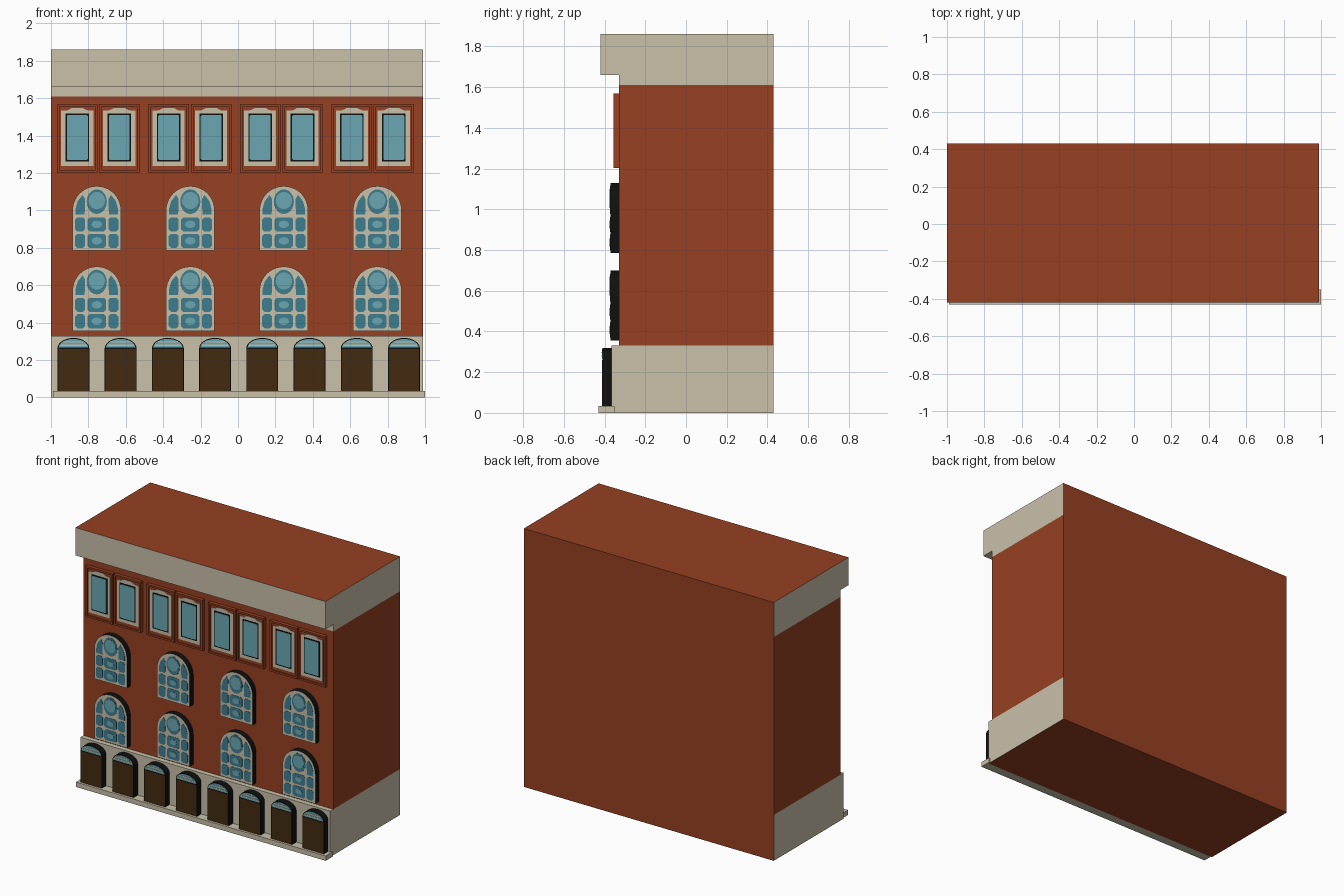
import bpy
import math

if "Cube" in bpy.data.objects:
    bpy.data.objects.remove(bpy.data.objects["Cube"])


def material(name, rgb):
    m = bpy.data.materials.new(name)
    m.diffuse_color = (*rgb, 1)
    m.use_nodes = True
    m.node_tree.nodes["Principled BSDF"].inputs["Base Color"].default_value = m.diffuse_color
    return m


BRICK, STONE, BLACK, WOOD, LIGHT, DARK = range(6)
MATS = [
    material("brick red", (0.305, 0.052, 0.016)),
    material("pale stone", (0.584, 0.533, 0.402)),
    material("black", (0.005, 0.005, 0.005)),
    material("dark wood", (0.054, 0.023, 0.005)),
    material("light glass", (0.147, 0.386, 0.45)),
    material("dark glass", (0.048, 0.205, 0.28)),
]


class Part:
    """Collects coloured polygons into one mesh."""

    def __init__(self, name):
        self.name, self.verts, self.faces, self.cols = name, [], [], []

    def face(self, pts, col):
        n = len(self.verts)
        self.verts += pts
        self.faces.append(range(n, n + len(pts)))
        self.cols.append(col)

    def prism(self, pts, back, front, col, side=None):
        """Outline in x,z (counter-clockwise from the front) extruded along y."""
        side = col if side is None else side
        self.face([(x, front, z) for x, z in pts], col)
        self.face([(x, back, z) for x, z in reversed(pts)], side)
        for (ax, az), (bx, bz) in zip(pts, pts[1:] + pts[:1]):
            self.face([(ax, front, az), (ax, back, az),
                       (bx, back, bz), (bx, front, bz)], side)

    def mesh(self):
        me = bpy.data.meshes.new(self.name)
        me.from_pydata(self.verts, [], [list(f) for f in self.faces])
        for m in MATS:
            me.materials.append(m)
        me.polygons.foreach_set("material_index", self.cols)
        me.update()
        return me


def place(name, mesh, x=0, z=0):
    ob = bpy.data.objects.new(name, mesh)
    ob.location = (x, 0, z)
    bpy.context.collection.objects.link(ob)


def rect(x0, x1, z0, z1):
    return [(x0, z0), (x1, z0), (x1, z1), (x0, z1)]


def pane(cx, w, z0, z1, c=0.012):
    """Rectangle with clipped corners."""
    a, b = cx - w / 2, cx + w / 2
    return [(a + c, z0), (b - c, z0), (b, z0 + c), (b, z1 - c),
            (b - c, z1), (a + c, z1), (a, z1 - c), (a, z0 + c)]


def oval(cx, cz, rx, rz, n=20):
    return [(cx + rx * math.cos(2 * math.pi * i / n),
             cz + rz * math.sin(2 * math.pi * i / n)) for i in range(n)]


def arch(w, z0, spring, rise, n=16):
    arc = [(w / 2 * math.cos(math.pi * i / n),
            spring + rise * math.sin(math.pi * i / n)) for i in range(n + 1)]
    return arc if spring == z0 else [(-w / 2, z0), (w / 2, z0)] + arc


# Main block: stacked bands with stone ends, brick back and brick roof
X0, X1, YB = -1.0, 0.99, 0.43
bands = [(0, 0.33, -0.365, STONE), (0.33, 1.61, -0.33, BRICK),
         (1.61, 1.66, -0.33, STONE), (1.66, 1.86, -0.42, STONE)]
body = Part("building_body")
for z0, z1, yf, col in bands:
    ring = [(X0, yf), (X1, yf), (X1, YB), (X0, YB)]
    for i in range(4):
        (ax, ay), (bx, by) = ring[i], ring[(i + 1) % 4]
        body.face([(ax, ay, z0), (bx, by, z0), (bx, by, z1), (ax, ay, z1)],
                  BRICK if i == 2 else col)


def flat(y0, y1, z, col, up):
    q = [(X0, y0, z), (X1, y0, z), (X1, y1, z), (X0, y1, z)]
    body.face(q if up else q[::-1], col)


flat(-0.365, YB, 0, BRICK, False)
flat(-0.365, -0.33, 0.33, STONE, True)
flat(-0.42, -0.33, 1.66, STONE, False)
flat(-0.42, YB, 1.86, BRICK, True)
place("building_body", body.mesh())

# Plinth step along the street
plinth = Part("plinth")
plinth.prism(rect(-0.99, 1.0, 0, 0.035), -0.35, -0.43, STONE)
place("plinth", plinth.mesh())

# Arched doors with fanlights
door = Part("arched_door")
door.prism(arch(0.17, 0, 0.228, 0.055), -0.36, -0.411, BLACK)
door.prism(rect(-0.081, 0.081, 0, 0.225), -0.411, -0.413, WOOD)
door.prism(arch(0.158, 0.231, 0.231, 0.047), -0.411, -0.413, LIGHT)
door.prism(rect(-0.07, 0.07, 0.241, 0.247), -0.413, -0.415, STONE)
door.prism(rect(-0.052, 0.052, 0.258, 0.264), -0.413, -0.415, STONE)
door_mesh = door.mesh()
for i in range(8):
    place(f"arched_door_{i + 1}", door_mesh, -0.88 + 0.2525 * i, 0.035)

# Arched windows on the two middle floors
F, P, Q = -0.371, -0.373, -0.375
win = Part("arched_window")
win.prism(arch(0.26, 0, 0.215, 0.13, 20), -0.325, F, STONE, BLACK)
for z0, z1 in ((0.015, 0.09), (0.103, 0.178)):
    for cx, w in ((-0.089, 0.054), (0, 0.1), (0.089, 0.054)):
        win.prism(pane(cx, w, z0, z1), F, P, DARK)
    win.prism(oval(0, (z0 + z1) / 2, 0.028, 0.02, 12), P, Q, LIGHT)
leaf = [(0.065, 0.192), (0.114, 0.192), (0.114, 0.222), (0.102, 0.265),
        (0.076, 0.298), (0.062, 0.275)]
win.prism(leaf, F, P, DARK)
win.prism([(-x, z) for x, z in reversed(leaf)], F, P, DARK)
win.prism(oval(0, 0.262, 0.054, 0.066), F, P, DARK)
win.prism(oval(0, 0.268, 0.044, 0.046), P, Q, LIGHT)
win_mesh = win.mesh()
for row, z in enumerate((0.355, 0.785)):
    for i in range(4):
        place(f"arched_window_{row + 1}_{i + 1}", win_mesh, -0.755 + 0.5 * i, z)

# Top floor: paired brick panels, each with a framed window
W, H, T = 0.108, 0.365, 0.013
top = Part("top_window_panel")
top.prism(rect(-W, W, 0, H), -0.325, -0.346, BRICK)
for r in (rect(-W, W, 0, T), rect(-W, W, H - T, H),
          rect(-W, -W + T, T, H - T), rect(W - T, W, T, H - T)):
    top.prism(r, -0.346, -0.355, BRICK)
top.prism([(-0.086, 0.035), (0.086, 0.035), (0.086, 0.33), (0.05, 0.333),
           (0.028, 0.345), (-0.028, 0.345), (-0.05, 0.333), (-0.086, 0.33)],
          -0.346, -0.349, STONE)
top.prism(rect(-0.063, 0.063, 0.058, 0.316), -0.349, -0.351, BLACK)
top.prism(pane(0, 0.112, 0.066, 0.308, 0.006), -0.351, -0.353, LIGHT)
top_mesh = top.mesh()
for i, x in enumerate((-0.859, -0.635, -0.371, -0.144, 0.118, 0.345, 0.609, 0.833)):
    place(f"top_window_panel_{i + 1}", top_mesh, x, 1.203)
